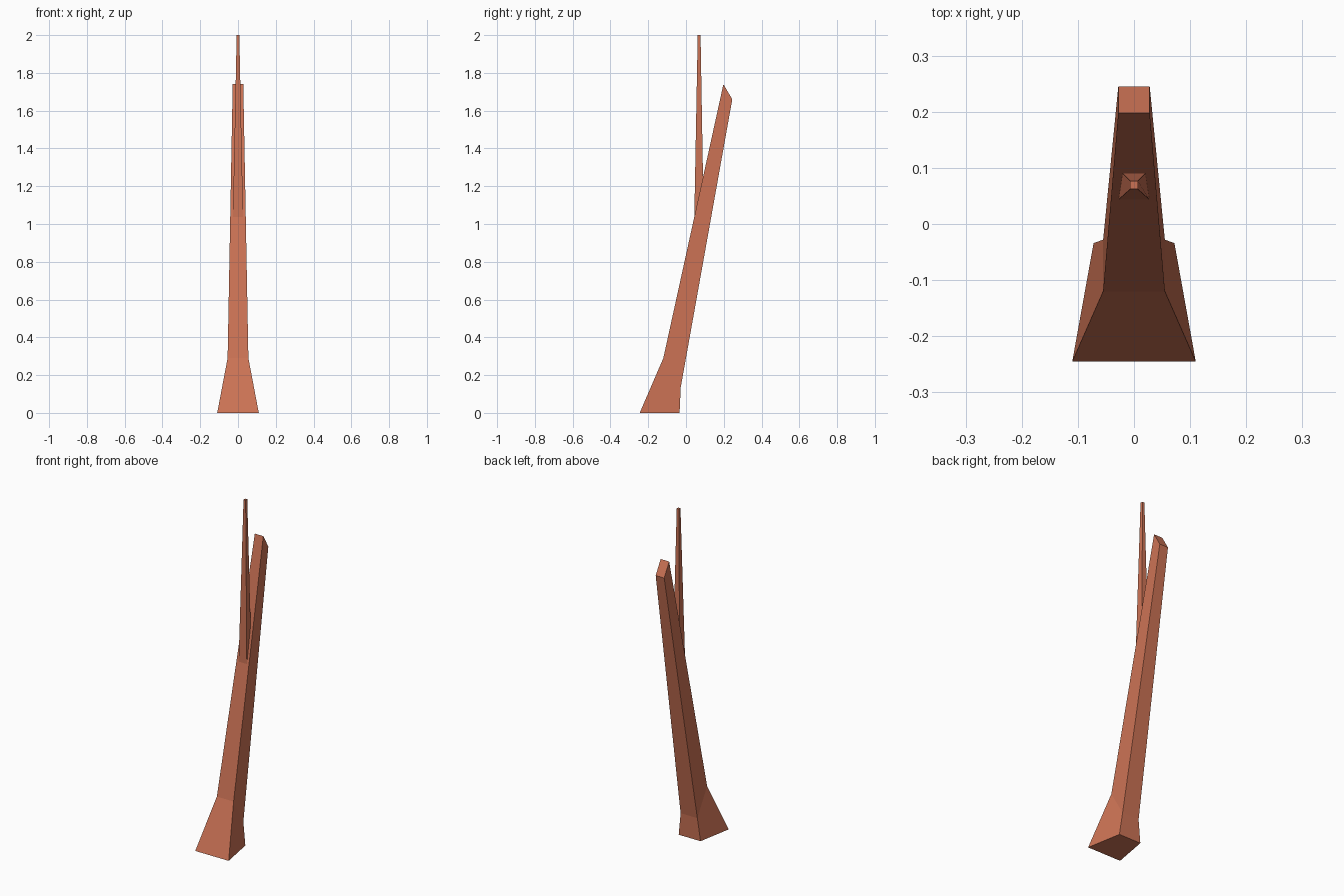
import bpy, bmesh

cube = bpy.data.objects.get("Cube")
if cube:
    bpy.data.objects.remove(cube, do_unlink=True)

bark = bpy.data.materials.new("terracotta_bark")
bark.use_nodes = True
colour = (0.60, 0.17, 0.09, 1)
bark.diffuse_color = colour
bark.node_tree.nodes["Principled BSDF"].inputs["Base Color"].default_value = colour


def loft(name, rings):
    """Four-sided limb; each ring is a front and a back edge as (half width, y, z)."""
    bm = bmesh.new()
    loops = []
    for (fw, fy, fz), (bw, by, bz) in rings:
        corners = [(-fw, fy, fz), (fw, fy, fz), (bw, by, bz), (-bw, by, bz)]
        loops.append([bm.verts.new(c) for c in corners])
    for low, high in zip(loops, loops[1:]):
        for i in range(4):
            j = (i + 1) % 4
            bm.faces.new((low[i], low[j], high[j], high[i]))
    bm.faces.new(loops[0][::-1])
    bm.faces.new(loops[-1])
    bmesh.ops.recalc_face_normals(bm, faces=bm.faces)
    mesh = bpy.data.meshes.new(name)
    bm.to_mesh(mesh)
    bm.free()
    mesh.materials.append(bark)
    obj = bpy.data.objects.new(name, mesh)
    bpy.context.collection.objects.link(obj)
    return obj


# Leaning trunk with a flared foot and a slanted cut top
loft("trunk", [
    ((0.11, -0.245, 0), (0.072, -0.034, 0)),
    ((0.055, -0.12, 0.29), (0.055, -0.028, 0.135)),
    ((0.028, 0.198, 1.74), (0.028, 0.245, 1.66)),
])

# Upright tapering branch rising from the front of the trunk
loft("branch", [
    ((0.027, 0.044, 1.037), (0.02, 0.09, 1.247)),
    ((0.007, 0.062, 2.0), (0.007, 0.077, 2.0)),
])
